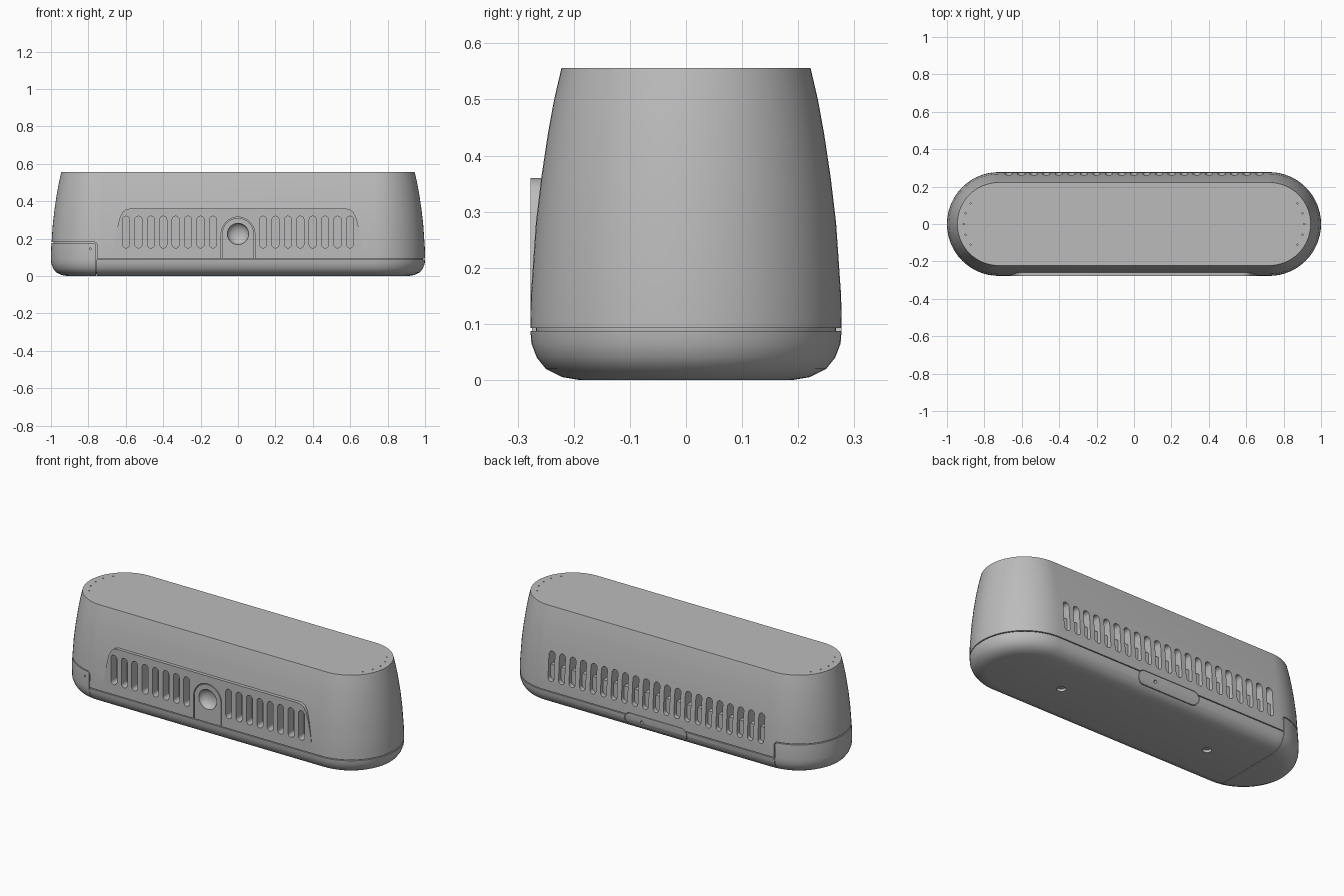
import bpy, bmesh, math
from mathutils import Matrix

cube = bpy.data.objects.get("Cube")
if cube:
    bpy.data.objects.remove(cube, do_unlink=True)

grey = bpy.data.materials.new("satin_grey")
grey.use_nodes = True
COLOUR = (0.5, 0.5, 0.5, 1)
grey.diffuse_color = COLOUR
grey.node_tree.nodes["Principled BSDF"].inputs["Base Color"].default_value = COLOUR

HALF = 0.7225     # half length of the straight sides
FRONT = -0.2768   # plane of the front grille
PROFILE = [(0, .19), (.005, .22), (.02, .25), (.04, .266), (.065, .2755), (.09, .2775),
           (.15, .2765), (.2, .273), (.28, .2675), (.36, .258), (.44, .246), (.5, .235), (.556, .222)]


def finish(name, bm):
    bmesh.ops.recalc_face_normals(bm, faces=bm.faces)
    mesh = bpy.data.meshes.new(name)
    bm.to_mesh(mesh)
    bm.free()
    mesh.materials.append(grey)
    obj = bpy.data.objects.new(name, mesh)
    bpy.context.collection.objects.link(obj)
    return obj


def loft(name, inset=0.0, steps=32):
    """Stadium-shaped solid following the side profile, optionally shrunk."""
    bm = bmesh.new()
    rings = []
    top = PROFILE[-1][0]
    for z, r in PROFILE:
        z = min(max(z, inset), top - inset) + z * 1e-3 * (inset > 0)
        ring = []
        for side in (1, -1):
            for i in range(steps + 1):
                a = math.pi * (i / steps - 0.5)
                ring.append(bm.verts.new((side * (HALF + (r - inset) * math.cos(a)),
                                          side * (r - inset) * math.sin(a), z)))
        rings.append(ring)
    for low, high in zip(rings, rings[1:]):
        n = len(low)
        for i in range(n):
            j = (i + 1) % n
            bm.faces.new((low[i], low[j], high[j], high[i]))
    bm.faces.new(rings[0])
    bm.faces.new(rings[-1])
    return finish(name, bm)


def prism(name, outlines, y0, y1):
    """Extrude x-z outlines from y0 to y1."""
    bm = bmesh.new()
    for pts in outlines:
        face = bm.faces.new([bm.verts.new((x, y0, z)) for x, z in pts])
        out = bmesh.ops.extrude_face_region(bm, geom=[face])
        moved = [v for v in out["geom"] if isinstance(v, bmesh.types.BMVert)]
        bmesh.ops.translate(bm, verts=moved, vec=(0, y1 - y0, 0))
    return finish(name, bm)


def arc(cx, cz, r, a0, a1, n=10):
    return [(cx + r * math.cos(math.radians(a0 + (a1 - a0) * i / n)),
             cz + r * math.sin(math.radians(a0 + (a1 - a0) * i / n))) for i in range(n + 1)]


def slot(x, z0=.15, z1=.32, r=.019):
    return arc(x, z1 - r, r, 0, 180) + arc(x, z0 + r, r, 180, 360)


def circle(x, z, r):
    return arc(x, z, r, 0, 337.5, 15)


def wide_slot(half, z0, z1):
    r = (z1 - z0) / 2
    return arc(half - r, z0 + r, r, -90, 90) + arc(r - half, z0 + r, r, 90, 270)


def arch(half):
    return [(-half, .093), (half, .093)] + arc(0, .225, half, 0, 180, 24)


def pins(name, spots, r, z, depth):
    """Short upright cylinders for drilling."""
    bm = bmesh.new()
    for x, y in spots:
        bmesh.ops.create_cone(bm, cap_ends=True, segments=16, radius1=r, radius2=r, depth=depth,
                              matrix=Matrix.Translation((x, y, z)))
    return finish(name, bm)


def boolean(target, tool, operation="DIFFERENCE", keep=False):
    mod = target.modifiers.new("boolean", "BOOLEAN")
    mod.operation, mod.solver, mod.object = operation, "EXACT", tool
    bpy.context.view_layer.objects.active = target
    bpy.ops.object.modifier_apply(modifier=mod.name)
    if not keep:
        bpy.data.objects.remove(tool, do_unlink=True)


# Housing with raised front grille panel
body = loft("housing")
half_panel = [(.665, .1), (.661, .17), (.643, .27), (.63, .318), (.615, .343), (.6, .355), (.58, .36)]
panel = half_panel + [(-x, z) for x, z in reversed(half_panel)]
boolean(body, prism("grille_panel", [panel], FRONT, -.15), "UNION")

# Seam around the base, stepping up over the end cap
core = loft("core", inset=.01)
g = .0025


def seam_line(o):
    return ([(-1.2, .18 + o)] + arc(-.772, .165, .015 + o, 90, 0, 6) +
            [(-.757 + o, .09 + o), (1.2, .09 + o)])


seam = prism("seam", [seam_line(g) + seam_line(-g)[::-1]], -.5, .5)
boolean(seam, core, keep=True)
boolean(body, seam)
cap_seam = prism("cap_seam", [[(-.757 - g / 2, -.1), (-.757 + g / 2, -.1),
                               (-.757 + g / 2, .089), (-.757 - g / 2, .089)]], -.5, .5)
boolean(cap_seam, core, keep=True)
boolean(body, cap_seam)

# Vent slots, front and back
front_x = [s * (.134 + i * .0664) for s in (1, -1) for i in range(8)]
boolean(body, prism("front_slots", [slot(x) for x in front_x], -.4, -.225))
boolean(body, prism("back_slots", [slot(i * .067) for i in range(-10, 11)], .21, .4))
prism("back_vent_ledge", [[(-.69, .13), (.69, .13), (.69, .235), (-.69, .235)]], .2, .25)

# Lens block with a dished eye in an arched opening
boolean(body, prism("arch_opening", [arch(.09)], -.4, -.2))
lens = prism("lens_block", [arch(.085)], FRONT, -.195)
bm = bmesh.new()
bmesh.ops.create_uvsphere(bm, u_segments=40, v_segments=24, radius=.057,
                          matrix=Matrix.Translation((0, FRONT, .225)) @ Matrix.Diagonal((1, .65, 1, 1)))
boolean(lens, finish("dish", bm))

# Port cover flush with the back, with a pin hole
cover = loft("port_cover")
boolean(cover, prism("cover_shape", [wide_slot(.197, .033, .102)], .2, .4), "INTERSECT")
boolean(cover, prism("pin_hole", [circle(.09, .067, .009)], .22, .4))
recess = prism("cover_recess", [wide_slot(.2, .03, .105)], .2, .4)
boolean(recess, core)
boolean(body, recess)
boolean(body, prism("cover_pin_hole", [circle(.09, .067, .009)], .24, .4))

# Small holes: cap, underside screws, top microphones
boolean(body, prism("cap_hole", [circle(-.79, .145, .005)], -.4, -.255))
boolean(body, pins("screw_holes", [(-.48, 0), (.48, 0)], .024, 0, .03))
mics = [(s * (HALF + .187 * math.cos(math.radians(a))), .187 * math.sin(math.radians(a)))
        for s in (1, -1) for a in (-36, -18, 0, 18, 36)]
boolean(body, pins("mic_holes", mics, .004, .556, .02))

# Smooth shading with crisp edges
for obj in (body, lens, cover):
    bpy.ops.object.select_all(action="DESELECT")
    obj.select_set(True)
    bpy.context.view_layer.objects.active = obj
    bpy.ops.object.shade_smooth_by_angle(angle=math.radians(30))
